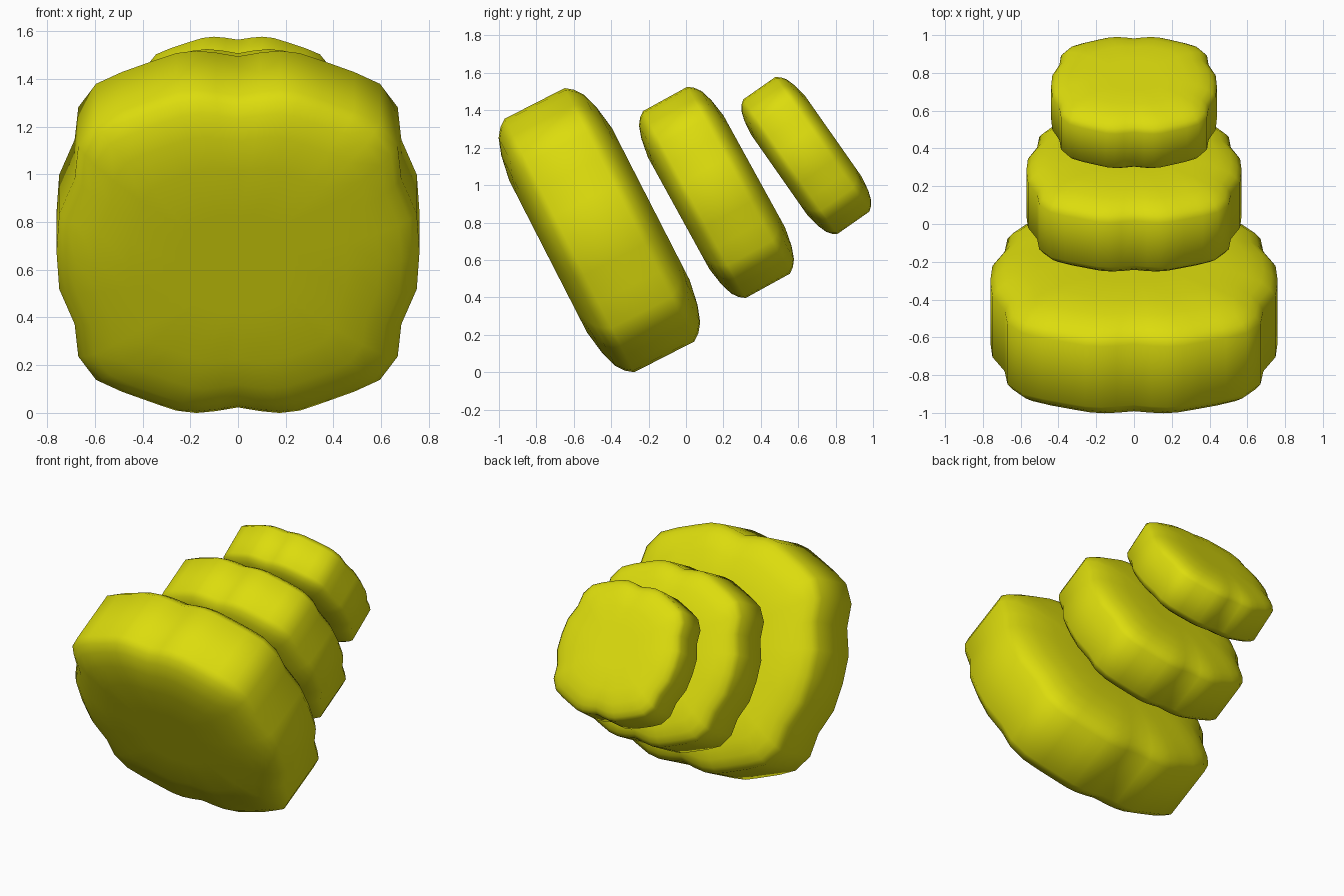
import bpy, bmesh, math

if "Cube" in bpy.data.objects:
    bpy.data.objects.remove(bpy.data.objects["Cube"])

mat = bpy.data.materials.new("yellow")
mat.diffuse_color = (0.72, 0.72, 0.004, 1)
mat.use_nodes = True
mat.node_tree.nodes["Principled BSDF"].inputs["Base Color"].default_value = mat.diffuse_color

# Quarter of the lobed outline, from the top notch round to the side
quarter = [(0, .965), (.12, .988), (.23, 1.0), (.34, .985), (.46, .94), (.64, .868),
           (.782, .795), (.88, .65), (.9, .45), (.985, .233), (1.0, 0)]
right = quarter + [(x, -y) for x, y in reversed(quarter[:-1])]
outline = right + [(-x, y) for x, y in reversed(right[1:-1])]

# Section through the slab: (outline scale, depth), belt with bevels and domed faces
half = [(.3, .405), (.6, .405), (.78, .375), (.9, .335), (.96, .29), (1.0, .237)]
section = [(s, -d) for s, d in half] + [(s, d) for s, d in reversed(half)]


def slab(name, size, y, z, tilt):
    bm = bmesh.new()
    rings = [[bm.verts.new((px * s, d, pz * s)) for px, pz in outline] for s, d in section]
    n = len(outline)
    for a, b in zip(rings, rings[1:]):
        for i in range(n):
            j = (i + 1) % n
            bm.faces.new((a[i], a[j], b[j], b[i]))
    # Close both faces with a fan
    for ring, d in ((rings[0], -.405), (rings[-1], .405)):
        c = bm.verts.new((0, d, 0))
        for i in range(n):
            bm.faces.new((c, ring[i], ring[(i + 1) % n]))
    bmesh.ops.recalc_face_normals(bm, faces=bm.faces)
    me = bpy.data.meshes.new(name)
    bm.to_mesh(me)
    bm.free()
    me.materials.append(mat)
    ob = bpy.data.objects.new(name, me)
    bpy.context.collection.objects.link(ob)
    ob.location = (0, y, z)
    ob.scale = (size,) * 3
    ob.rotation_euler = (math.radians(tilt), 0, 0)
    bpy.context.view_layer.objects.active = ob
    ob.select_set(True)
    bpy.ops.object.shade_smooth_by_angle(angle=math.radians(50))
    ob.select_set(False)


slab("large_slab", .761, -.463, .759, 27.1)
slab("middle_slab", .57, .163, .961, 28.8)
slab("small_slab", .439, .643, 1.158, 35)
